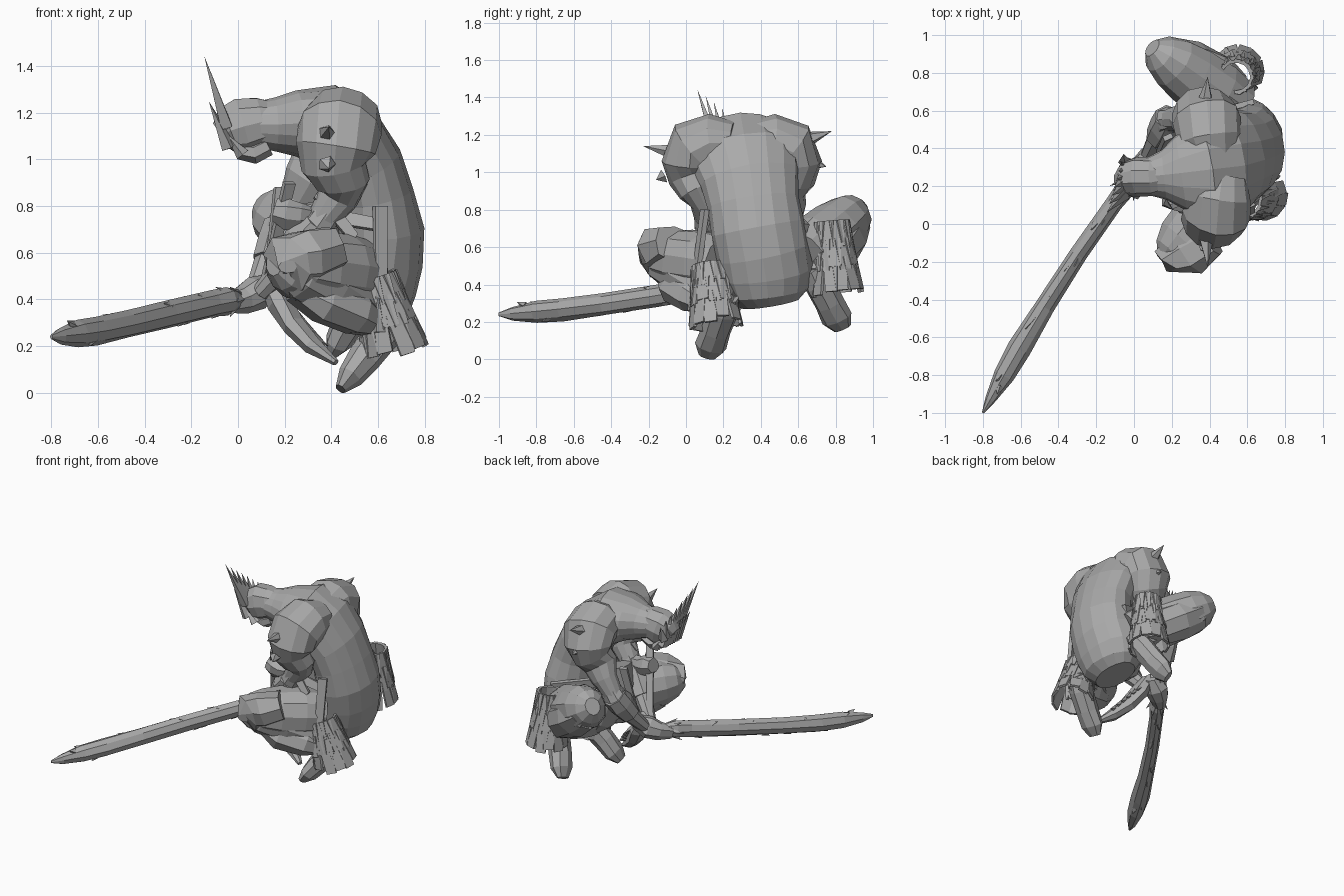
import bpy, bmesh, math, random
from mathutils import Vector as V

random.seed(4)
if "Cube" in bpy.data.objects:
    bpy.data.objects.remove(bpy.data.objects["Cube"])

grey = bpy.data.materials.new("plain grey")
grey.use_nodes = True
grey.diffuse_color = (0.4, 0.4, 0.4, 1)
grey.node_tree.nodes["Principled BSDF"].inputs["Base Color"].default_value = (0.4, 0.4, 0.4, 1)


def finish(name, bm):
    bmesh.ops.recalc_face_normals(bm, faces=bm.faces)
    mesh = bpy.data.meshes.new(name)
    bm.to_mesh(mesh)
    bm.free()
    mesh.materials.append(grey)
    ob = bpy.data.objects.new(name, mesh)
    bpy.context.collection.objects.link(ob)
    return ob


def tube(name, pts, n=9, side=V((0, 1, 0)), rough=0.04):
    """Closed loft; each point is x, y, z, radius along side, other radius."""
    bm = bmesh.new()
    rings = []
    for i, p in enumerate(pts):
        a, b = pts[max(i - 1, 0)], pts[min(i + 1, len(pts) - 1)]
        t = (V(b[:3]) - V(a[:3])).normalized()
        s = (side - t * side.dot(t)).normalized()
        u = t.cross(s)
        ring = []
        for k in range(n):
            f = math.tau * k / n
            r = 1 + random.uniform(-rough, rough)
            ring.append(bm.verts.new(V(p[:3]) + (s * math.cos(f) * p[3] + u * math.sin(f) * p[4]) * r))
        rings.append(ring)
    for a, b in zip(rings, rings[1:]):
        for k in range(n):
            bm.faces.new((a[k], a[(k + 1) % n], b[(k + 1) % n], b[k]))
    bm.faces.new(rings[0][::-1])
    bm.faces.new(rings[-1])
    return finish(name, bm)


def spike(bm, base, tip, r, n=4):
    """Thin pointed cone added to a shared mesh."""
    base, tip = V(base), V(tip)
    m = (tip - base).to_track_quat('Z', 'Y')
    ring = [bm.verts.new(base + m @ V((r * math.cos(math.tau * k / n), r * math.sin(math.tau * k / n), 0)))
            for k in range(n)]
    top = bm.verts.new(tip)
    for k in range(n):
        bm.faces.new((ring[k], ring[(k + 1) % n], top))
    bm.faces.new(ring[::-1])


def strip(bm, a, b, wa, wb, across, thick=0.012):
    """Tapered slab from a to b."""
    a, b, across = V(a), V(b), V(across).normalized()
    nrm = (b - a).cross(across).normalized() * thick
    vs = [bm.verts.new(p + across * w * s + nrm * h)
          for p, w in ((a, wa), (b, wb)) for s in (-1, 1) for h in (-1, 1)]
    for q in ((0, 1, 3, 2), (4, 6, 7, 5), (0, 4, 5, 1), (2, 3, 7, 6), (0, 2, 6, 4), (1, 5, 7, 3)):
        bm.faces.new([vs[i] for i in q])


def fur(name, top, bottom, r0, r1, count=12, layers=3):
    """Skirt of overlapping broad tufts round a limb."""
    bm = bmesh.new()
    top, bottom = V(top), V(bottom)
    q = (bottom - top).to_track_quat('Z', 'Y')
    for layer in range(layers):
        f = layer / layers
        for k in range(count):
            a = math.tau * (k + layer / 2) / count + random.uniform(-.1, .1)
            d = q @ V((math.cos(a), math.sin(a), 0))
            start = top.lerp(bottom, f * 0.8) + d * (r0 + (r1 - r0) * f * 0.6)
            end = top.lerp(bottom, f + .38 + random.uniform(-.08, .04)) + d * (r0 + (r1 - r0) * (f + .34))
            strip(bm, start, end, 0.04, 0.033, (bottom - top).cross(d), .008)
    return finish(name, bm)


# Hunched torso from broad rump to neck
tube("torso", [
    (.54, .45, .30, .16, .12), (.55, .44, .36, .22, .18), (.57, .43, .46, .25, .20), (.60, .41, .57, .25, .195),
    (.61, .38, .70, .25, .185), (.59, .36, .84, .25, .165), (.55, .34, .97, .27, .16),
    (.47, .31, 1.08, .30, .175), (.36, .29, 1.15, .28, .175), (.25, .27, 1.155, .20, .14),
    (.16, .26, 1.15, .13, .115), (.05, .25, 1.15, .09, .09)], n=16, rough=.025)

# Head, jaw and crest
tube("head", [(.16, .26, 1.17, .09, .08), (.10, .25, 1.16, .105, .11), (.02, .25, 1.14, .105, .13),
              (-.04, .24, 1.12, .09, .11), (-.07, .24, 1.10, .05, .07)], n=10)
tube("jaw", [(.13, .25, 1.06, .08, .045), (.07, .25, 1.03, .08, .05), (0, .25, 1.04, .06, .04)], n=7)
bm = bmesh.new()
for i in range(8):
    f = i / 7
    y = .16 + .17 * f
    spike(bm, (-.05, y, 1.14 - .04 * f), (-.145 + .09 * f, .06 + .31 * f, 1.445 - .24 * f), .035)
    spike(bm, (-.04, y, 1.05), (-.125 + .05 * f, y - .03, 1.25 - .08 * f), .032)
    spike(bm, (.02, y, 1.02), (-.05, y, 1.11), .03)
finish("head_crest", bm)

# Arms growing out of the upper back, hands meeting on the grip
arms = {
    "left": (-1, ((.43, .10, .84), (.34, .12, .71), (.22, .18, .56), (.10, .26, .43)), .05,
             ((.38, 1.11, .53, 1.14), (.42, .98, .46, .96))),
    "right": (1, ((.26, .56, .82), (.18, .55, .70), (.13, .46, .56), (.07, .35, .43)), 0,
              ((.36, 1.18, .48, 1.22), (.38, 1.05, .45, 1.03))),
}
for label, (s, fore, dx, spikes) in arms.items():
    y = lambda v: .30 + s * v
    elbow = fore[0]
    tube(label + "_upper_arm", [
        (.42 + dx, y(.04), 1.16, .13, .11), (.40 + dx, y(.15), 1.16, .17, .155), (.385 + dx, y(.25), 1.125, .18, .165),
        (.37 + dx, y(.28), 1.05, .17, .15), (.36 + dx, y(.26), .97, .14, .13),
        ((.36 + elbow[0]) / 2 + dx, y(.235), .90, .12, .105), (*elbow, .09, .08), (*fore[1], .06, .06)],
        n=12, side=V((1, 0, 0)), rough=.025)
    tube(label + "_forearm", [(*p, r, r) for p, r in zip(fore, (.06, .075, .06, .04))], n=8)
    tube(label + "_bracer", [(*V(fore[1]).lerp(V(fore[2]), f), r, r) for f, r in ((-.1, .08), (.4, .09), (1, .075))],
         n=7, rough=.12)
    bm = bmesh.new()
    for v, z, tv, tz in spikes:
        spike(bm, (.38, y(v), z), (.39, y(tv), tz), .04, 5)
    finish(label + "_shoulder_spikes", bm)
tube("clasped_hands", [(.15, .36, .47, .05, .05), (.08, .32, .43, .085, .07), (.02, .28, .40, .07, .065),
                       (-.04, .22, .38, .04, .045)], n=8, rough=.12)

# Folded legs: hip to knee, knee to ankle, then the downward foot
legs = {
    "left": ((.54, .20, .50), (.22, -.13, .55), (.66, .21, .30), (.45, .12, .03)),
    "right": ((.54, .62, .54), (.17, .88, .76), (.55, .69, .45), (.41, .83, .18)),
}
for label, (hip, knee, ankle, toe) in legs.items():
    h, k, a, t = V(hip), V(knee), V(ankle), V(toe)
    path = lambda p, q, rows: [(*p.lerp(q, f), r, r * w) for f, r, w in rows]
    tube(label + "_thigh", path(h, k, ((0, .15, 1), (.3, .17, 1), (.65, .165, 1), (.9, .14, 1.05), (1.08, .105, 1.1),
                                       (1.2, .05, 1.2))), n=11)
    tube(label + "_shin", path(k, a, ((-.1, .08, 1), (.1, .13, 1), (.4, .13, 1), (.8, .09, 1), (1.05, .07, 1))), n=9)
    tube(label + "_foot", path(a, t, ((-.15, .06, 1), (.15, .085, .9), (.55, .08, .9), (.85, .085, .7), (1.05, .05, .5))),
         n=8)

fur("left_leg_fur", (.58, .13, .50), (.67, .16, .19), .09, .135)
fur("right_leg_fur", (.54, .78, .74), (.55, .81, .37), .08, .13)
tube("left_knee_guard", [(.40, -.06, .62, .13, .10), (.28, -.13, .58, .14, .13), (.21, -.19, .55, .11, .12),
                         (.21, -.25, .54, .03, .04)], n=8, rough=.12)
tube("left_calf_wrap", [(.24, -.06, .46, .10, .07), (.36, -.02, .40, .14, .10), (.50, .06, .34, .13, .10),
                        (.58, .12, .30, .08, .06)], n=8, rough=.14)
tube("right_calf_wrap", [(.20, .90, .72, .08, .12), (.32, .86, .64, .10, .13), (.45, .80, .56, .10, .12),
                         (.55, .74, .50, .06, .07)], n=8, rough=.14)

# Ragged belt, hanging straps and pouches
bm = bmesh.new()
for a, b, w in (((.26, .12, .78), (.60, .11, .72), .035), ((.61, .10, .80), (.61, .03, .26), .03),
                ((.22, .10, .90), (.12, .24, .48), .025), ((.18, .46, .88), (.13, .36, .45), .025),
                ((.30, .55, .78), (.62, .64, .70), .035), ((.34, .1, .86), (.50, .08, .66), .03)):
    strip(bm, a, b, w, w * .8, (.5, .3, .8) if abs(a[2] - b[2]) < .2 else (.9, .4, 0), .014)
finish("belt_and_straps", bm)
tube("waist_cloth", [(.34, .30, .80, .13, .06), (.34, .32, .68, .17, .10), (.36, .36, .55, .17, .11),
                     (.40, .40, .42, .12, .08), (.44, .42, .36, .06, .04)], n=9, rough=.12)
tube("knee_pouch", [(.16, .14, .78, .05, .05), (.21, .13, .77, .07, .07), (.27, .13, .76, .07, .06),
                    (.33, .13, .76, .04, .04)], n=7, rough=.15)

# Curved cloth hanging from the hands towards the left foot
tube("hanging_cloth", [(.13, .30, .48, .05, .04), (.18, .27, .38, .08, .055), (.24, .22, .28, .08, .05),
                       (.32, .16, .20, .06, .04), (.42, .11, .13, .02, .015)], n=7, rough=.1)
bm = bmesh.new()
for i in range(6):
    f = i / 5
    spike(bm, (.17 + .14 * f, .30 - .12 * f, .42 - .18 * f), (.27 + .12 * f, .34 - .12 * f, .33 - .13 * f), .03)
finish("cloth_tatters", bm)

# Long rough blade with chipped edges and a ragged guard
start, tip = V((.09, .37, .42)), V((-.80, -1.0, .24))
rows = ((0, .02, .03), (.05, .035, .05), (.09, .035, .04), (.14, .055, .06), (.2, .045, .058), (.4, .045, .058),
        (.6, .052, .06), (.76, .06, .062), (.86, .055, .058), (.95, .03, .036), (1, .006, .01))
lateral = (tip - start).cross(V((0, 0, 1))).normalized()
bend = lambda f: start.lerp(tip, f) + V((0, 0, -.03 * math.sin(math.pi * f) * f)) + lateral * .035 * math.sin(math.pi * f)
tube("blade", [(*bend(f), a, b) for f, a, b in rows], n=8, side=lateral, rough=.08)
bm = bmesh.new()
for i in range(24):
    f = .16 + .74 * i / 23
    edge = V((0, 0, random.choice((-1, 1)) * .045)) + lateral * random.uniform(-.025, .025)
    spike(bm, bend(f) + edge * .8, bend(f + .025) + edge * 1.3, .024)
finish("blade_chips", bm)
bm = bmesh.new()
for k in range(6):
    a = math.tau * k / 6
    d = lateral * math.cos(a) + V((0, 0, math.sin(a)))
    spike(bm, bend(.1) + d * .02, bend(.16) + d * .075, .025)
finish("blade_guard", bm)
